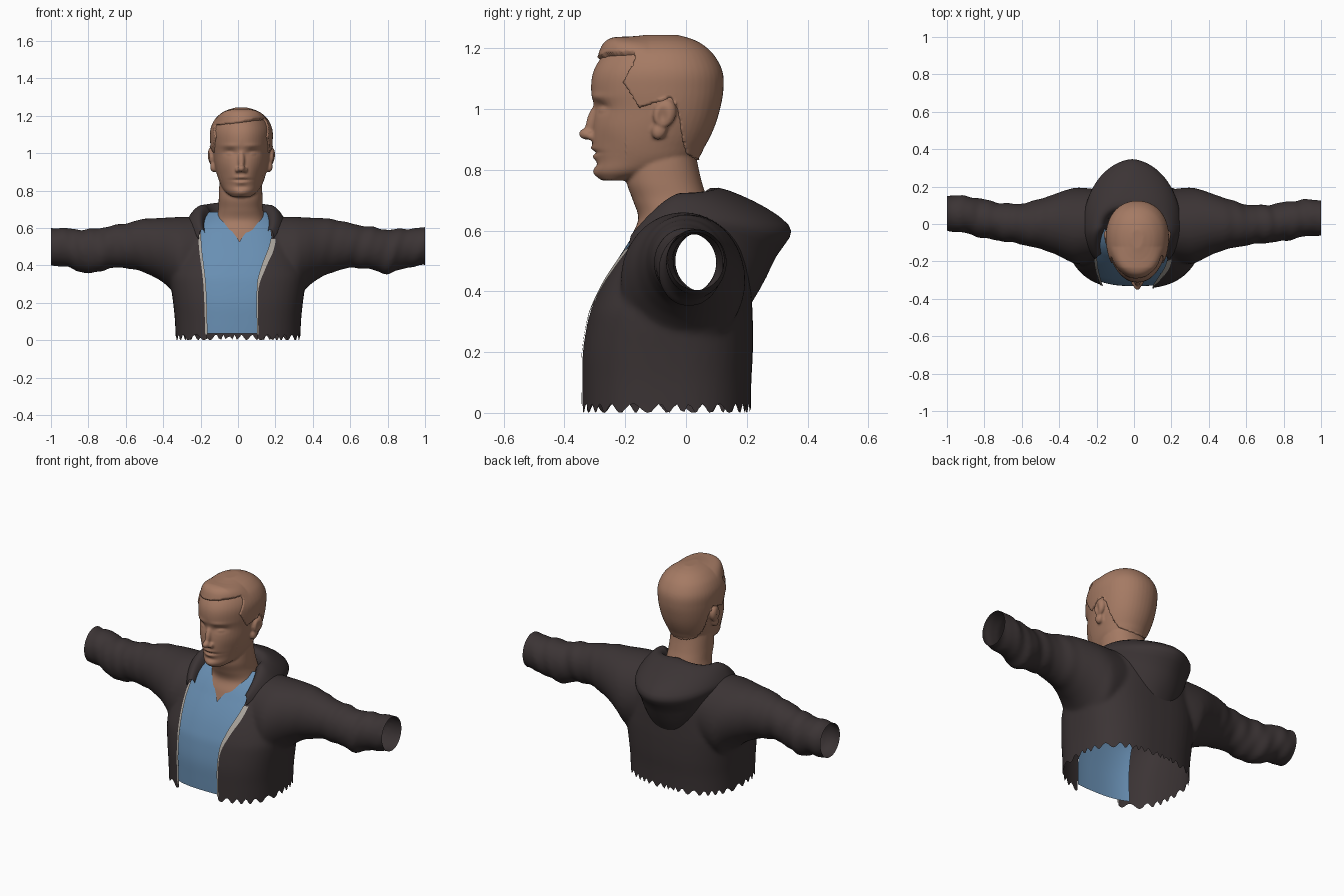
import bpy, bmesh, math
from mathutils import Matrix

cube = bpy.data.objects.get("Cube")
if cube:
    bpy.data.objects.remove(cube, do_unlink=True)


def material(name, r, g, b):
    m = bpy.data.materials.new(name)
    m.use_nodes = True
    m.diffuse_color = (r, g, b, 1)
    shader = m.node_tree.nodes["Principled BSDF"]
    shader.inputs["Base Color"].default_value = (r, g, b, 1)
    shader.inputs["Roughness"].default_value = 0.8
    return m


SKIN = material("warm skin", .375, .195, .126)
BLUE = material("shirt blue", .14, .275, .45)
DARK = material("jacket charcoal", .044, .034, .035)
GREY = material("zip grey", .42, .39, .35)


def make_object(name, bm, mat=None):
    me = bpy.data.meshes.new(name)
    bm.to_mesh(me)
    bm.free()
    for p in me.polygons:
        p.use_smooth = True
    if mat:
        me.materials.append(mat)
    ob = bpy.data.objects.new(name, me)
    bpy.context.collection.objects.link(ob)
    return ob


def fuse(bm, voxel, rounds):
    """Merge overlapping solids into one smooth skin."""
    bmesh.ops.recalc_face_normals(bm, faces=bm.faces)
    ob = make_object("fuse_helper", bm)
    mod = ob.modifiers.new("Fuse", 'REMESH')
    mod.mode = 'VOXEL'
    mod.voxel_size = voxel
    mod = ob.modifiers.new("Soften", 'SMOOTH')
    mod.factor, mod.iterations = .5, rounds
    graph = bpy.context.evaluated_depsgraph_get()
    me = bpy.data.meshes.new_from_object(ob.evaluated_get(graph))
    out = bmesh.new()
    out.from_mesh(me)
    bpy.data.objects.remove(ob, do_unlink=True)
    bpy.data.meshes.remove(me)
    return out


def sample(rows, t, smooth=True):
    """Interpolate the columns of a table at t."""
    t = min(max(t, rows[0][0]), rows[-1][0])
    i = 0
    while i < len(rows) - 2 and t > rows[i + 1][0]:
        i += 1
    a, b = rows[i], rows[i + 1]
    h = b[0] - a[0]
    f = (t - a[0]) / h
    prev, nxt = rows[max(i - 1, 0)], rows[min(i + 2, len(rows) - 1)]
    out = []
    for p, q, r, s in list(zip(prev, a, b, nxt))[1:]:
        if not smooth:
            out.append(q + (r - q) * f)
            continue
        m0 = (r - p) / (b[0] - prev[0]) * h
        m1 = (s - q) / (nxt[0] - a[0]) * h
        out.append(q + m0 * f + (3 * (r - q) - 2 * m0 - m1) * f ** 2
                   + (2 * (q - r) + m0 + m1) * f ** 3)
    return out


def loft(bm, rings, closed=True):
    loops = [[bm.verts.new(p) for p in ring] for ring in rings]
    n = len(loops[0])
    for a, b in zip(loops, loops[1:]):
        for k in range(n if closed else n - 1):
            j = (k + 1) % n
            bm.faces.new((a[k], a[j], b[j], b[k]))
    if closed:
        bm.faces.new(loops[0])
        bm.faces.new(loops[-1])


def power(v, e):
    return math.copysign(abs(v) ** e, v)


def upright(bm, rows, cx, expo, egg=0, count=48, n=48):
    """Loft of rounded sections; rows are z, front y, back y, half width."""
    rings = []
    for i in range(count + 1):
        z = rows[0][0] + (rows[-1][0] - rows[0][0]) * i / count
        yf, yb, hw = sample(rows, z)
        ring = []
        for k in range(n):
            t = math.tau * k / n
            s, c = power(math.sin(t), 2 / expo), power(math.cos(t), 2 / expo)
            ring.append((cx + hw * c * (1 + egg * s), (yf + yb) / 2 + (yb - yf) / 2 * s, z))
        rings.append(ring)
    loft(bm, rings)


def ball(bm, centre, radii, tilt=0):
    m = (Matrix.Translation(centre) @ Matrix.Rotation(tilt, 4, 'X')
         @ Matrix.Diagonal((*radii, 1)))
    bmesh.ops.create_uvsphere(bm, u_segments=24, v_segments=16, radius=1, matrix=m)


def drop(bm, test):
    bad = [f for f in bm.faces if test(f.calc_center_median())]
    bmesh.ops.delete(bm, geom=bad, context='FACES')


# Jacket body and sleeves
TORSO = [(-.05, -.344, .212, .332), (.1, -.346, .215, .337), (.2, -.344, .22, .347),
         (.3, -.328, .22, .36), (.35, -.314, .218, .362), (.45, -.27, .212, .335),
         (.55, -.21, .2, .3), (.62, -.155, .175, .25), (.67, -.1, .13, .19), (.7, -.06, .09, .15)]
SLEEVE = [(.15, 0, .46, .18, .2), (.3, -.01, .435, .205, .225), (.36, -.005, .465, .188, .192),
          (.42, 0, .488, .162, .166), (.5, 0, .505, .135, .144), (.6, -.005, .506, .11, .12),
          (.7, 0, .494, .102, .114), (.8, .012, .474, .104, .119), (.9, .03, .492, .1, .105),
          (1.04, .035, .505, .092, .1)]
BULGE = 2.6

bm = bmesh.new()
upright(bm, TORSO, 0, BULGE)
for side in (-1, 1):
    rings = []
    for i in range(90):
        x = .15 + .89 * i / 89
        cy, cz, ry, rz = sample(SLEEVE, x)
        if side < 0:
            cy += .05 * max(0, x - .5)
        ring = []
        for k in range(40):
            t = math.tau * k / 40
            wave = math.sin(48 * x + 2 * math.cos(t + side)) + .6 * math.sin(85 * x - 3 * math.sin(t))
            fold = 1 + .035 * min(1, max(0, x - .4) * 3) * wave
            ring.append((side * x, cy + ry * fold * math.cos(t), cz + rz * fold * math.sin(t)))
        rings.append(ring)
    loft(bm, rings)
bm = fuse(bm, .012, 5)

# Cut the cuffs, ragged hem, front opening and neck hole
for co, no in (((1, 0, 0), (1, 0, 0)), ((-1, 0, 0), (-1, 0, 0)), ((0, 0, .022), (0, 0, -1))):
    bmesh.ops.bisect_plane(bm, geom=bm.verts[:] + bm.edges[:] + bm.faces[:],
                           plane_co=co, plane_no=no, clear_outer=True)
for v in bm.verts:
    if v.co.z < .0225:
        a = math.atan2(v.co.y, v.co.x)
        v.co.z = .015 + .015 * math.sin(36 * a + 2 * math.sin(7 * a))
RIGHT_EDGE = [(0, -.165), (.3, -.175), (.55, -.2), (.72, -.18)]
LEFT_EDGE = [(0, .105), (.3, .105), (.4, .13), (.5, .168), (.55, .178), (.62, .168), (.72, .16)]
for v in bm.verts:
    if v.co.y < -.02:
        for rows in (RIGHT_EDGE, LEFT_EDGE):
            e = sample(rows, v.co.z)[0]
            if abs(v.co.x - e) < .007:
                v.co.x = e
drop(bm, lambda c: c.y < -.02 and sample(RIGHT_EDGE, c.z)[0] < c.x < sample(LEFT_EDGE, c.z)[0])
drop(bm, lambda c: c.z > .55 and (c.x / .16) ** 2 + ((c.y + .02) / .12) ** 2 < 1)
make_object("jacket", bm, DARK)


def front_y(x, z):
    yf, yb, hw = sample(TORSO, z)
    return (yf + yb) / 2 - (yb - yf) / 2 * max(0, 1 - abs(x / hw) ** BULGE) ** (1 / BULGE)


# Zip tapes along the opening, with a width that changes with height
def zip_tape(name, rows, side, widths):
    bm = bmesh.new()
    rings = []
    low, high = widths[0][0], widths[-1][0]
    for i in range(41):
        z = low + (high - low) * i / 40
        e = sample(rows, z)[0]
        w = sample(widths, z, False)[0]
        rings.append([(x, front_y(x, z) - .003, z)
                      for x in (e - side * .003, e + side * w / 2, e + side * w)])
    loft(bm, rings, closed=False)
    make_object(name, bm, GREY)


zip_tape("right_zip", RIGHT_EDGE, -1, [(.03, .009), (.57, .012)])
zip_tape("left_zip", LEFT_EDGE, 1, [(.03, .004), (.27, .005), (.36, .02), (.46, .03), (.54, .024)])

# Hood: a folded profile swept round the neck
BACK = [(.07, .68), (.075, .735), (.12, .748), (.2, .718), (.29, .675),
        (.37, .618), (.372, .58), (.315, .52), (.29, .45), (.235, .36)]
SIDE = [(.13, .64), (.145, .705), (.175, .73), (.205, .717), (.23, .695),
        (.25, .665), (.262, .645), (.266, .635), (.265, .625), (.26, .62)]
FRONT = [(.21, .55), (.218, .575), (.228, .592), (.24, .594), (.25, .586),
         (.255, .575), (.258, .56), (.26, .55), (.26, .54), (.255, .53)]
bm = bmesh.new()
rings = []
for i in range(-26, 27):
    deg = i * 5
    a = math.radians(deg)
    if abs(deg) <= 90:
        p, q = BACK, SIDE
        spread, lift = abs(math.sin(a)) ** 1.4, abs(math.sin(a)) ** 2.6
    else:
        p, q = SIDE, FRONT
        spread = (abs(deg) - 90) / 40
        lift = spread ** 1.6
    ring = []
    for (r0, z0), (r1, z1) in zip(p, q):
        r, z = r0 + (r1 - r0) * spread, z0 + (z1 - z0) * lift
        ring.append((r * math.sin(a) - .01, -.02 + r * math.cos(a), z))
    rings.append(ring)
loft(bm, rings, closed=False)
hood = make_object("hood", bm, DARK)
hood.modifiers.new("Round", 'SUBSURF').levels = 1
hood.modifiers["Round"].render_levels = 1

# Shirt front with a V neck, one panel for each half
bm = bmesh.new()
for side in (-1, 1):
    rings = []
    for i in range(46):
        z = .035 + .65 * i / 45
        inner = max(0, z - .53) * .75
        reach = .22 if side < 0 else sample(LEFT_EDGE, z)[0] + .002
        outer = max(inner + .005, min(reach, sample(TORSO, z)[2] * .97))
        row = []
        for k in range(13):
            x = side * (inner + (outer - inner) * k / 12)
            row.append((x + .008, front_y(x, z) + .014 - .1 * max(0, z - .55), z))
        rings.append(row)
    loft(bm, rings, closed=False)
bmesh.ops.remove_doubles(bm, verts=bm.verts, dist=.0005)
bmesh.ops.recalc_face_normals(bm, faces=bm.faces)
make_object("shirt", bm, BLUE)

# Head, neck, nose and ears fused together
MID = .018
SKULL = [(.765, -.278, -.2, .045), (.79, -.3, -.08, .082), (.83, -.298, .02, .11),
         (.88, -.308, .055, .128), (.94, -.308, .085, .143), (1, -.302, .104, .152),
         (1.06, -.312, .115, .158), (1.12, -.306, .113, .158), (1.17, -.278, .088, .139),
         (1.2, -.243, .058, .112), (1.222, -.195, .02, .077), (1.236, -.13, -.03, .03)]
NECK = [(.5, -.205, .02, .17), (.58, -.18, .05, .16), (.64, -.157, .075, .135),
        (.7, -.175, .07, .12), (.76, -.195, .052, .117), (.84, -.19, .035, .113),
        (.92, -.17, .03, .1)]
bm = bmesh.new()
upright(bm, SKULL, MID, 2.1, egg=.1)
upright(bm, NECK, .014, 2.2)
ball(bm, (MID, -.306, .965), (.018, .02, .055), -.3)
ball(bm, (MID, -.328, .918), (.02, .025, .019))
for s in (-1, 1):
    ball(bm, (MID + s * .02, -.31, .91), (.014, .02, .014))
    ball(bm, (MID + s * .16, -.07, .985), (.024, .038, .048), -.3)
    ball(bm, (MID + s * .148, -.088, .93), (.02, .024, .032), -.3)
bm = fuse(bm, .006, 5)

# Face modelling: x offset, z, width, height, depth
FACE = [(.062, 1.005, .032, .018, .014), (.062, .998, .018, .009, -.008),
        (.06, 1.04, .045, .012, -.005), (0, .872, .035, .008, -.006),
        (0, .857, .045, .005, .008), (0, .842, .03, .008, -.007),
        (0, .818, .035, .01, .006), (0, .788, .03, .018, -.006), (.09, .88, .03, .04, .006)]
for v in bm.verts:
    x, y, z = abs(v.co.x - MID), v.co.y, v.co.z
    if y < -.2 and z > .75:
        for fx, fz, w, h, d in FACE:
            v.co.y += d * math.exp(-((x - fx) / w) ** 2 - ((z - fz) / h) ** 2)
    if x > .16:
        dent = .014 * math.exp(-((y + .078) / .018) ** 2 - ((z - .975) / .03) ** 2)
        v.co.x -= math.copysign(dent, v.co.x - MID)
drop(bm, lambda c: c.z < .62 and c.y > -.06)
bm.normal_update()

# Hair: raised cap cut along the hairline, thicker where it sweeps up at the front
TEMPLE = [(1, -.155), (1.09, -.21), (1.16, -.17)]
NAPE = [(-.155, 1), (-.05, 1.035), (-.03, 1), (-.015, .9), (0, .85), (.035, .83), (.2, .83)]
hair = bm.copy()
make_object("head", bm, SKIN)
drop(hair, lambda c: c.z < 1.162 + .12 * (c.x - MID) and (c.y < sample(TEMPLE, c.z, False)[0]
                                                         or c.z < sample(NAPE, c.y, False)[0]))
for _ in range(4):
    rim = [v for v in hair.verts if v.is_boundary]
    bmesh.ops.smooth_vert(hair, verts=rim, factor=.5, use_axis_x=True, use_axis_y=True, use_axis_z=True)
raised = [(v, v.normal.copy()) for v in hair.verts]
for v, n in raised:
    sweep = min(1, max(0, (-.12 - v.co.y) / .1))
    thick = .008 + .024 * sweep * math.exp(-((v.co.z - 1.2) / .026) ** 2)
    v.co += n * (-.003 if v.is_boundary else thick)
make_object("hair", hair, SKIN)
